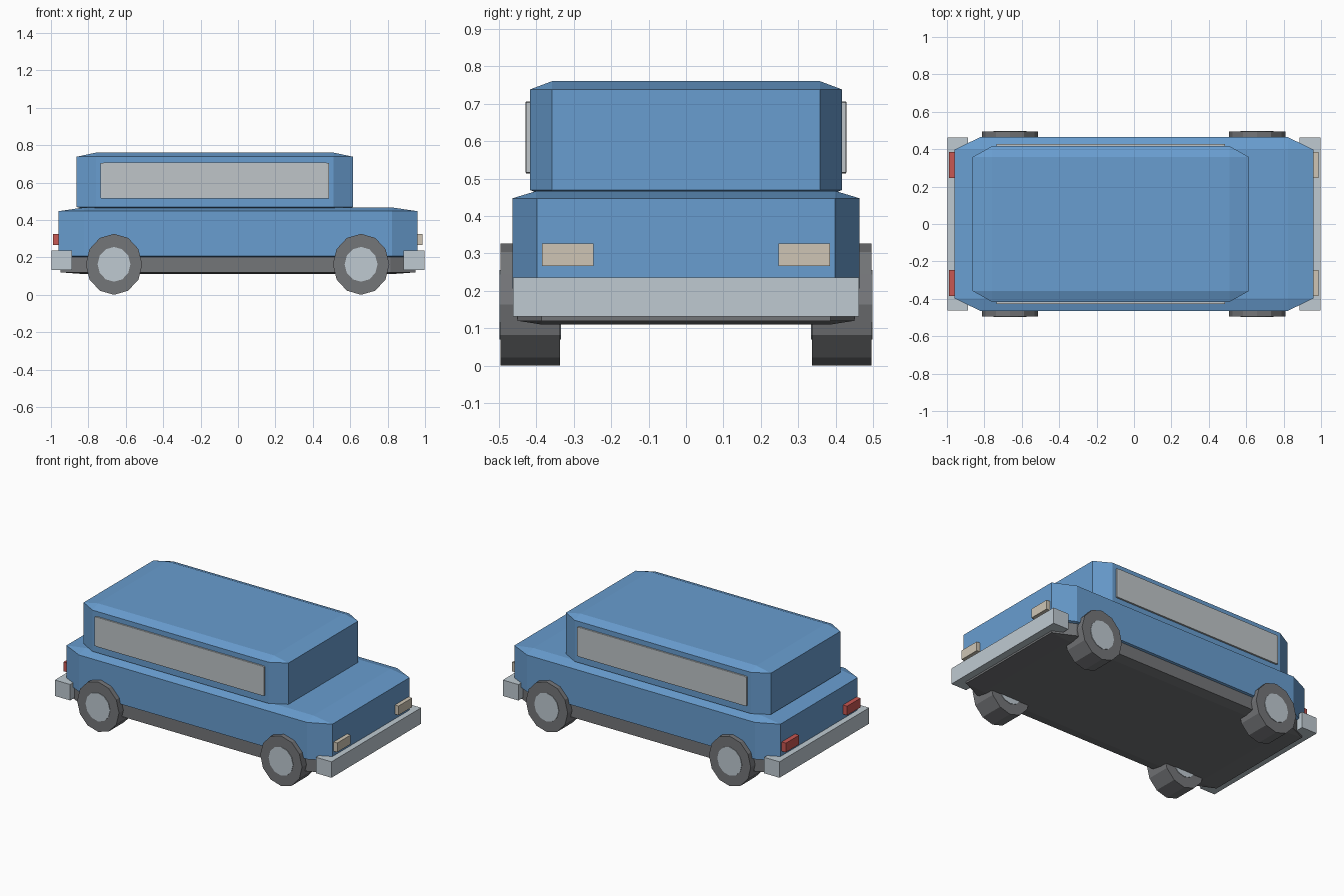
import bpy, bmesh, math
from mathutils import Matrix, Vector

cube = bpy.data.objects.get("Cube")
if cube:
    bpy.data.objects.remove(cube, do_unlink=True)


def material(name, rgb):
    m = bpy.data.materials.new(name)
    m.use_nodes = True
    m.diffuse_color = (*rgb, 1)
    bsdf = next(n for n in m.node_tree.nodes if n.type == 'BSDF_PRINCIPLED')
    bsdf.inputs["Base Color"].default_value = (*rgb, 1)
    return m


blue = material("blue_paint", (0.14, 0.34, 0.63))
silver = material("silver_metal", (0.52, 0.59, 0.64))
glass = material("grey_glass", (0.52, 0.56, 0.58))
dark = material("dark_rubber", (0.175, 0.18, 0.19))
cream = material("cream_lamp", (0.62, 0.56, 0.46))
red = material("red_lamp", (0.58, 0.095, 0.085))


def finish(name, bm, mat):
    bmesh.ops.recalc_face_normals(bm, faces=bm.faces)
    mesh = bpy.data.meshes.new(name)
    bm.to_mesh(mesh)
    bm.free()
    mesh.materials.append(mat)
    obj = bpy.data.objects.new(name, mesh)
    bpy.context.scene.collection.objects.link(obj)
    return obj


def box(name, low, high, mat, chamfer=0.0):
    """Box between two corners; chamfer is a fraction of each half size."""
    low, high = Vector(low), Vector(high)
    bm = bmesh.new()
    bmesh.ops.create_cube(bm, size=2)
    if chamfer:
        bmesh.ops.bevel(bm, geom=bm.edges[:], offset=chamfer, segments=1,
                        affect='EDGES', profile=0.5)
    bmesh.ops.scale(bm, vec=(high - low) / 2, verts=bm.verts)
    bmesh.ops.translate(bm, vec=(high + low) / 2, verts=bm.verts)
    return finish(name, bm, mat)


def disc(name, centre, rx, rz, width, mat):
    """Twelve-sided cylinder lying along y."""
    bm = bmesh.new()
    bmesh.ops.create_cone(bm, cap_ends=True, segments=12, radius1=1,
                          radius2=1, depth=width)
    bmesh.ops.rotate(bm, matrix=Matrix.Rotation(math.pi / 2, 3, 'X'), verts=bm.verts)
    bmesh.ops.scale(bm, vec=(rx, 1, rz), verts=bm.verts)
    bmesh.ops.translate(bm, vec=centre, verts=bm.verts)
    return finish(name, bm, mat)


# Chamfered main volumes
box("chassis", (-0.95, -0.45, 0.11), (0.95, 0.45, 0.25), dark, 0.143)
box("lower_body", (-0.96, -0.464, 0.187), (0.96, 0.464, 0.467), blue, 0.143)
box("cabin", (-0.863, -0.416, 0.447), (0.615, 0.416, 0.76), blue, 0.14)

# Bumpers
box("front_bumper", (0.886, -0.462, 0.132), (0.998, 0.462, 0.236), silver)
box("rear_bumper", (-0.998, -0.462, 0.132), (-0.888, 0.462, 0.236), silver)

for side, s in (("left", 1), ("right", -1)):
    # Side window, slightly chamfered, standing proud of the cabin
    y = sorted((s * 0.36, s * 0.428))
    box(side + "_window", (-0.735, y[0], 0.514), (0.487, y[1], 0.706), glass, 0.025)

    # Lamps
    y = sorted((s * 0.247, s * 0.385))
    box(side + "_headlight", (0.93, y[0], 0.266), (0.986, y[1], 0.326), cream)
    box(side + "_taillight", (-0.99, y[0], 0.266), (-0.93, y[1], 0.326), red)

    # Wheels with hubs that show on both faces
    for end, x in (("front", 0.658), ("rear", -0.663)):
        centre = (x, s * 0.416, 0.163)
        disc(f"{end}_{side}_tyre", centre, 0.151, 0.163, 0.158, dark)
        disc(f"{end}_{side}_hub", centre, 0.088, 0.093, 0.165, silver)
